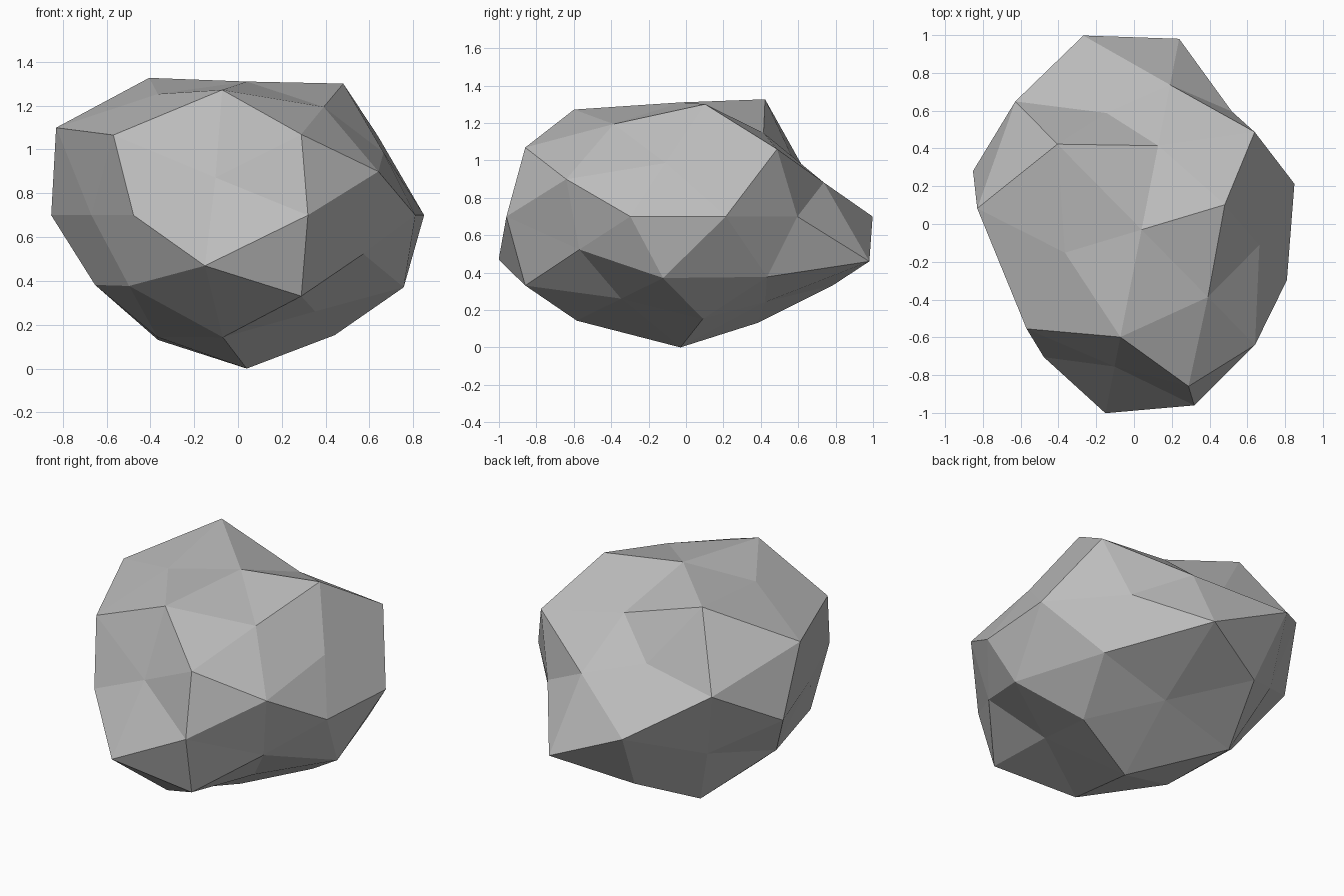
import bpy, bmesh
from math import radians
from mathutils import Matrix, Vector

cube = bpy.data.objects.get("Cube")
if cube:
    bpy.data.objects.remove(cube, do_unlink=True)

# Stone colour
stone = bpy.data.materials.new("stone_grey")
stone.use_nodes = True
grey = (0.5, 0.5, 0.5, 1)
stone.diffuse_color = grey
bsdf = stone.node_tree.nodes["Principled BSDF"]
bsdf.inputs["Base Color"].default_value = grey
bsdf.inputs["Roughness"].default_value = 0.9


def signs(value):
    return (value, -value) if value else (0,)


def mirrored(a, b, c):
    """All mirror images of one direction, plus side first."""
    return [Vector((x, y, z)).normalized()
            for x in signs(a) for y in signs(b) for z in signs(c)]


# Facet corners of a geodesic ball: a direction and how far the stone bulges
# along each of its mirror images
PHI = (1 + 5 ** 0.5) / 2
bulges = [
    ((1, 0, 0), (.845, .74)),
    ((0, 1, 0), (.917, .83)),
    ((0, 0, 1), (.756, .867)),
    ((PHI, 1, 0), (.75, .776, .90, .81)),
    ((1, 0, PHI), (.875, .797, .806, .81)),
    ((0, PHI, 1), (.648, .86, .87, .87)),
    ((1, PHI, PHI + 1), (.685, .70, .757, .672, .96, .872, .876, .853)),
    ((PHI, PHI + 1, 1), (.73, .962, .80, .708, .89, .755, .69, .925)),
    ((PHI + 1, 1, PHI), (.893, .80, .71, .815, .99, .788, .907, .80)),
]

# Round ball first, so that the facets join up regularly
bm = bmesh.new()
reach = {}
for direction, radii in bulges:
    for point, radius in zip(mirrored(*direction), radii):
        reach[bm.verts.new(point)] = radius
bmesh.ops.convex_hull(bm, input=bm.verts[:])

# Push the corners in and out, then stretch, turn and set on the ground
place = (Matrix.Translation((.04, -.03, .70))
         @ Matrix.Rotation(radians(16.7), 4, 'Z')
         @ Matrix.Diagonal((1, 1.17, .807, 1)))
for vert, radius in reach.items():
    vert.co = place @ (vert.co * radius)
bmesh.ops.recalc_face_normals(bm, faces=bm.faces[:])

mesh = bpy.data.meshes.new("boulder")
bm.to_mesh(mesh)
bm.free()
mesh.materials.append(stone)
boulder = bpy.data.objects.new("boulder", mesh)
bpy.context.collection.objects.link(boulder)
